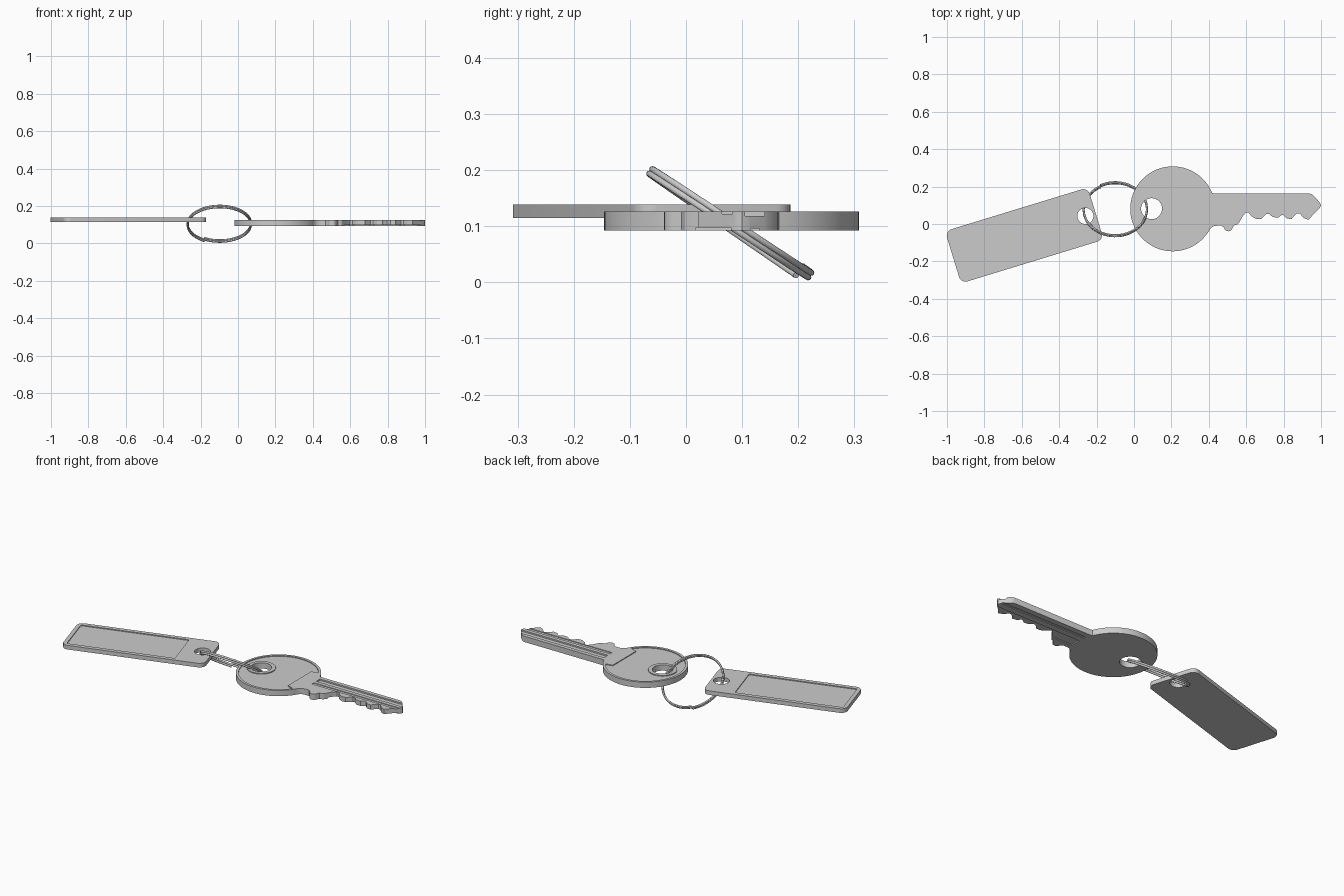
import bpy, bmesh
from math import sin, cos, pi, radians
from mathutils import Matrix, Vector

if "Cube" in bpy.data.objects:
    bpy.data.objects.remove(bpy.data.objects["Cube"])


def prism(name, pts, z0, z1):
    """Extrude a closed xy outline from z0 to z1."""
    bm = bmesh.new()
    f = bm.faces.new([bm.verts.new((x, y, z0)) for x, y in pts])
    r = bmesh.ops.extrude_face_region(bm, geom=[f])
    up = [v for v in r["geom"] if isinstance(v, bmesh.types.BMVert)]
    bmesh.ops.translate(bm, verts=up, vec=(0, 0, z1 - z0))
    bmesh.ops.recalc_face_normals(bm, faces=bm.faces)
    me = bpy.data.meshes.new(name)
    bm.to_mesh(me)
    bm.free()
    ob = bpy.data.objects.new(name, me)
    bpy.context.collection.objects.link(ob)
    return ob


def boolean(ob, other, op="DIFFERENCE"):
    """Apply a boolean and remove the helper."""
    m = ob.modifiers.new("bool", "BOOLEAN")
    m.operation, m.object, m.solver = op, other, "EXACT"
    bpy.context.view_layer.objects.active = ob
    bpy.ops.object.modifier_apply(modifier=m.name)
    bpy.data.objects.remove(other)


def arc(cx, cy, r, a0, a1, n):
    return [(cx + r * cos(radians(a0 + (a1 - a0) * i / n)),
             cy + r * sin(radians(a0 + (a1 - a0) * i / n))) for i in range(n + 1)]


def circle(cx, cy, r, n=48):
    return arc(cx, cy, r, 0, 360, n)[:-1]


def rounded(x0, x1, y0, y1, r, n=6):
    pts = []
    for cx, cy, a in ((x1 - r, y1 - r, 0), (x0 + r, y1 - r, 90),
                      (x0 + r, y0 + r, 180), (x1 - r, y0 + r, 270)):
        pts += arc(cx, cy, r, a, a + 90, n)
    return pts


def smooth(ob):
    bpy.ops.object.select_all(action="DESELECT")
    ob.select_set(True)
    bpy.context.view_layer.objects.active = ob
    bpy.ops.object.shade_smooth_by_angle(angle=radians(30))


# Key: round bow, neck with stop bump, toothed blade in one outline
Z0, Z1 = 0.092, 0.126
BX, BY, BR = 0.207, 0.081, 0.227
outline = arc(BX, BY, BR, 22, 332, 80)
outline += [(0.425, -0.012), (0.445, -0.009), (0.468, -0.009), (0.479, -0.018)]
outline += arc(0.504, -0.016, 0.023, 200, 340, 8)
outline += [(0.534, -0.008), (0.553, -0.002), (0.565, 0.012), (0.58, 0.04),
            (0.60, 0.061), (0.612, 0.061), (0.63, 0.04), (0.655, 0.027),
            (0.68, 0.027), (0.695, 0.042), (0.708, 0.054), (0.722, 0.054),
            (0.742, 0.037), (0.772, 0.034), (0.785, 0.046), (0.797, 0.05),
            (0.815, 0.03), (0.842, 0.026), (0.857, 0.044), (0.872, 0.057),
            (0.885, 0.057), (0.908, 0.032), (0.933, 0.022), (0.965, 0.058),
            (0.995, 0.088), (1.0, 0.1), (0.994, 0.113), (0.97, 0.142),
            (0.953, 0.157), (0.938, 0.163), (0.43, 0.163)]
key = prism("key", outline, Z0, Z1)

# Shallow recess on the bow face, leaving a rim and a lip round the hole
recess = prism("recess_cutter", arc(BX, BY, 0.213, 34, 326, 72)
               + [(0.342, -0.025), (0.342, 0.19)], Z1 - 0.005, Z1 + 0.02)
boolean(recess, prism("lip_cutter", circle(0.094, 0.082, 0.077), 0, 0.3))
boolean(key, recess)
boolean(key, prism("hole_cutter", circle(0.094, 0.082, 0.056), 0, 0.3))

# Lengthwise grooves milled into both sides of the blade
for x0, y0, y1, z0, z1 in ((0.435, 0.105, 0.14, Z1 - 0.008, 0.2),
                           (0.435, 0.064, 0.083, Z1 - 0.004, 0.2),
                           (0.435, 0.018, 0.08, 0.0, Z0 + 0.006),
                           (0.435, 0.115, 0.13, 0.0, Z0 + 0.004)):
    boolean(key, prism("groove_cutter", [(x0, y0), (1.1, y0), (1.1, y1), (x0, y1)], z0, z1))
smooth(key)

# Tag: rounded plate with label recess and hole, turned about z
tag = prism("tag", rounded(-0.399, 0.399, -0.146, 0.146, 0.036), 0.115, 0.139)
boolean(tag, prism("label_cutter", rounded(-0.377, 0.228, -0.122, 0.122, 0.008, 3), 0.134, 0.2))
boolean(tag, prism("tag_hole_cutter", circle(0.342, 0.004, 0.043), 0, 0.3))
tag.data.transform(Matrix.Translation((-0.586, -0.061, 0)) @ Matrix.Rotation(radians(17), 4, "Z"))
smooth(tag)

# Split ring: tilted two-turn coil of round wire with flat ends
WIRE, PITCH, R = 0.0055, 0.0098, 0.169
u, v, n = Vector((1, 0, 0)), Vector((0, 0.83, -0.558)), Vector((0, 0.558, 0.83))
center = Vector((-0.1, 0.078, 0.104))
STEPS, SIDES = 192, 12
bm = bmesh.new()
rings = []
for i in range(STEPS + 1):
    t = i / STEPS
    a = radians(118) + 4 * pi * t
    out = u * cos(a) + v * sin(a)
    p = center + out * R + n * PITCH * (2 * t - 1)
    rings.append([bm.verts.new(p + out * WIRE * cos(2 * pi * k / SIDES)
                               + n * WIRE * sin(2 * pi * k / SIDES)) for k in range(SIDES)])
for a, b in zip(rings, rings[1:]):
    for k in range(SIDES):
        j = (k + 1) % SIDES
        bm.faces.new((a[k], a[j], b[j], b[k]))
bm.faces.new(rings[0])
bm.faces.new(rings[-1])
bmesh.ops.recalc_face_normals(bm, faces=bm.faces)
mesh = bpy.data.meshes.new("split_ring")
bm.to_mesh(mesh)
bm.free()
ring = bpy.data.objects.new("split_ring", mesh)
bpy.context.collection.objects.link(ring)
smooth(ring)
